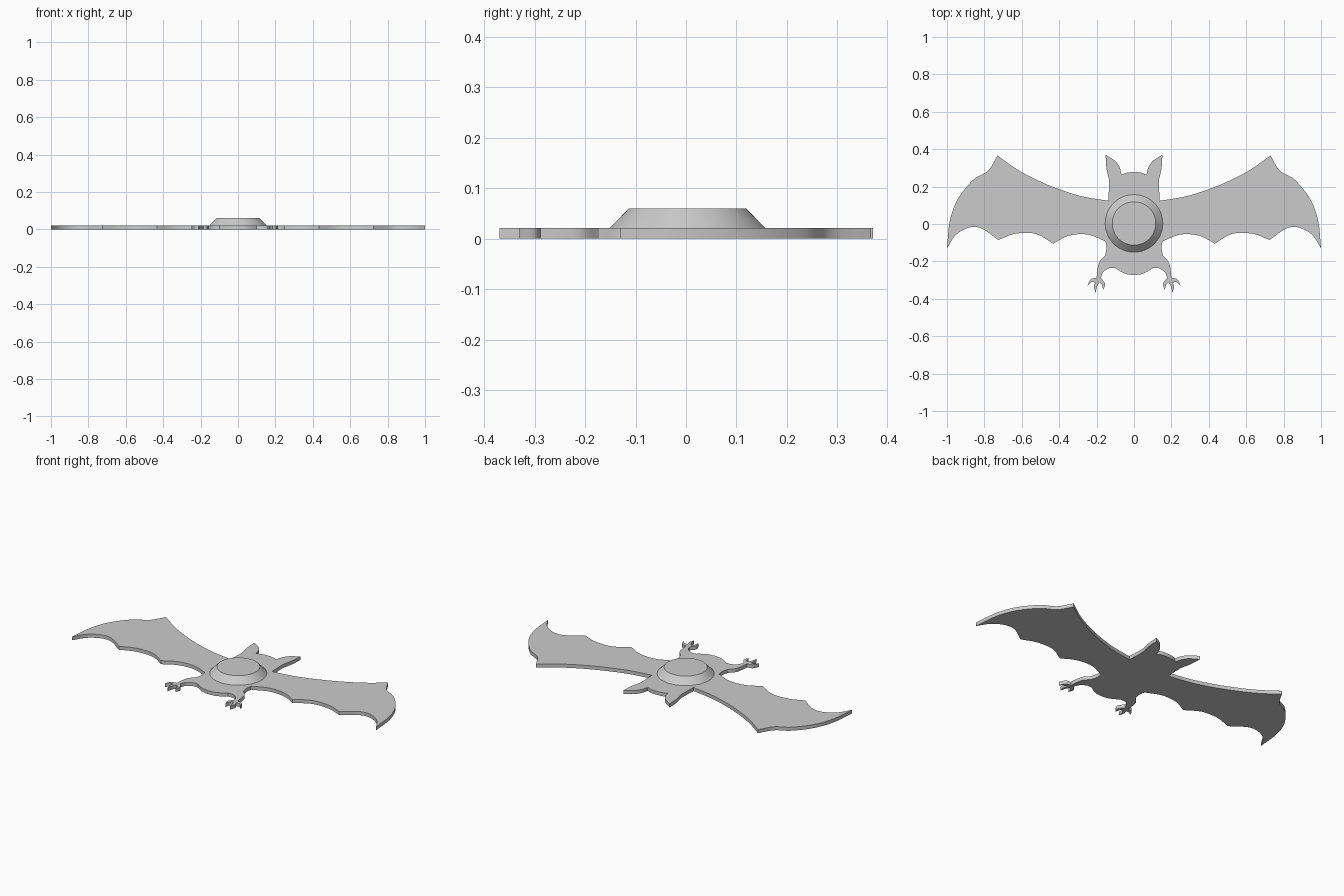
import bpy
import bmesh
from mathutils import Vector

THICK = 0.021
STEPS = 6

cube = bpy.data.objects.get("Cube")
if cube:
    bpy.data.objects.remove(cube, do_unlink=True)

grey = bpy.data.materials.new("plain grey")
grey.use_nodes = True
colour = (0.6, 0.6, 0.6, 1)
grey.diffuse_color = colour
grey.node_tree.nodes["Principled BSDF"].inputs["Base Color"].default_value = colour


def smooth_run(points):
    """Sample a smooth curve through the points, leaving out the last one."""
    pts = [Vector(p) for p in points]
    pts = [2 * pts[0] - pts[1]] + pts + [2 * pts[-1] - pts[-2]]
    out = []
    for a, b, c, d in zip(pts, pts[1:], pts[2:], pts[3:]):
        for i in range(STEPS):
            t = i / STEPS
            out.append(b + (c - a) * t / 2
                       + (a * 2 - b * 5 + c * 4 - d) * t ** 2 / 2
                       + (b * 3 - a - c * 3 + d) * t ** 3 / 2)
    return out


def finish(bm, name):
    bmesh.ops.recalc_face_normals(bm, faces=bm.faces)
    mesh = bpy.data.meshes.new(name)
    bm.to_mesh(mesh)
    bm.free()
    mesh.materials.append(grey)
    obj = bpy.data.objects.new(name, mesh)
    bpy.context.collection.objects.link(obj)
    bpy.ops.object.select_all(action="DESELECT")
    obj.select_set(True)
    bpy.context.view_layer.objects.active = obj
    bpy.ops.object.shade_smooth_by_angle(angle=0.52)
    return obj


# Left half of the outline: each run is a smooth curve, runs meet at corners
runs = [
    # top of head
    [(0, .278), (.035, .275), (.067, .264)],
    # ear, inner and outer edge
    [(.067, .264), (.077, .303), (.102, .338), (.152, .37)],
    [(.152, .37), (.147, .295), (.134, .235), (.135, .17), (.137, .124)],
    # leading edge of wing
    [(.137, .124), (.29, .151), (.457, .208), (.61, .283), (.73, .366)],
    # outer edge of wing
    [(.73, .366), (.78, .285), (.858, .238), (.94, .137), (.984, .02), (1, -.13)],
    # scalloped trailing edge
    [(1, -.13), (.954, -.06), (.885, -.02), (.815, -.024), (.725, -.085)],
    [(.725, -.085), (.634, -.052), (.525, -.053), (.432, -.105)],
    [(.432, -.105), (.35, -.063), (.25, -.056), (.152, -.093)],
    # flank and outer leg
    [(.152, -.093), (.147, -.13), (.156, -.172)],
    [(.156, -.172), (.185, -.203), (.195, -.24), (.2, -.288)],
    # three claws
    [(.2, -.288), (.232, -.296), (.249, -.33)],
    [(.249, -.33), (.228, -.312), (.206, -.312)],
    [(.206, -.312), (.214, -.335), (.205, -.369)],
    [(.205, -.369), (.198, -.335), (.185, -.312)],
    [(.185, -.312), (.172, -.325), (.165, -.352)],
    [(.165, -.352), (.155, -.32), (.178, -.288)],
    # inner leg and belly
    [(.178, -.288), (.165, -.258), (.135, -.237), (.1, -.235)],
    [(.1, -.235), (.075, -.252), (.04, -.268), (0, -.273)],
]
half = [p for run in runs for p in smooth_run(run)] + [Vector(runs[-1][-1])]
outline = half + [Vector((-p.x, p.y)) for p in reversed(half[1:-1])]

# Flat silhouette plate
bm = bmesh.new()
base = bm.faces.new([bm.verts.new((p.x, p.y, 0)) for p in outline])
top = bmesh.ops.extrude_face_region(bm, geom=[base], use_keep_orig=True)
bmesh.ops.translate(bm, vec=(0, 0, THICK),
                    verts=[g for g in top["geom"] if isinstance(g, bmesh.types.BMVert)])
finish(bm, "winged_plate")

# Tapered round boss in the middle
bm = bmesh.new()
bmesh.ops.create_cone(bm, cap_ends=True, segments=72, radius1=.154, radius2=.116,
                      depth=.06 - THICK)
boss = finish(bm, "round_boss")
boss.location = (0, .003, (.06 + THICK) / 2)
